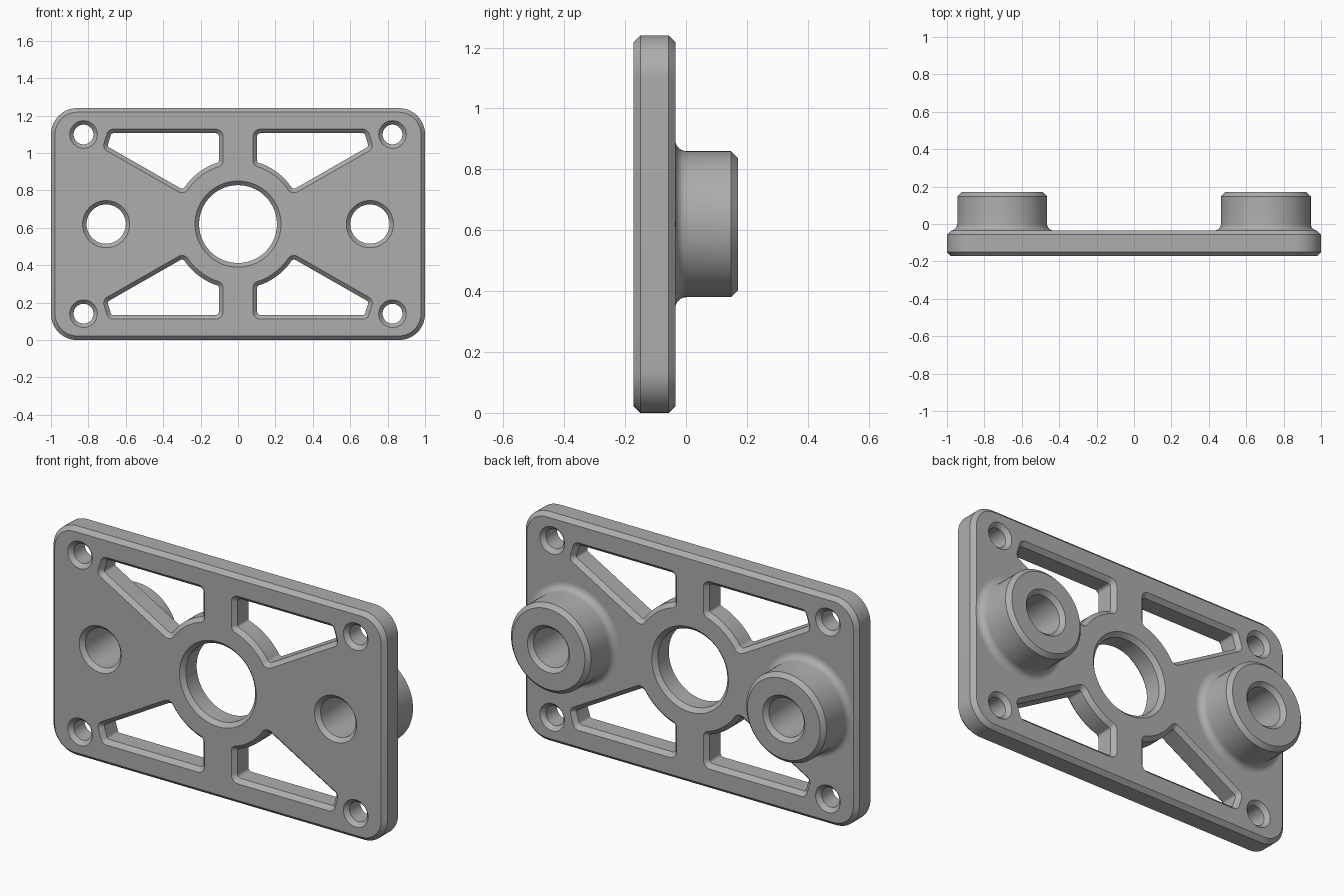
import bpy, bmesh
from math import sin, cos, pi, radians
from mathutils import Vector

cube = bpy.data.objects.get("Cube")
if cube:
    bpy.data.objects.remove(cube)

MID = 0.62                     # height of the plate centre
FRONT, BACK, END = -0.172, -0.035, 0.17
CH = 0.022                     # chamfer size

steel = bpy.data.materials.new("grey_metal")
steel.use_nodes = True
steel.diffuse_color = (0.42, 0.42, 0.42, 1)
steel.node_tree.nodes["Principled BSDF"].inputs["Base Color"].default_value = (0.42, 0.42, 0.42, 1)


def circle(x, z, r, n=64):
    return [Vector((x + r * cos(2 * pi * i / n), z + r * sin(2 * pi * i / n))) for i in range(n)]


def rounded(corners, steps=8):
    """Polygon from (x, z, fillet radius), counter-clockwise."""
    pts = []
    for i, (x, z, r) in enumerate(corners):
        p = Vector((x, z))
        if r == 0:
            pts.append(p)
            continue
        a = (Vector(corners[i - 1][:2]) - p).normalized()
        b = (Vector(corners[(i + 1) % len(corners)][:2]) - p).normalized()
        half = a.angle(b) / 2
        centre = p + (a + b).normalized() * (r / sin(half))
        reach = r * cos(half) / sin(half)
        u, v = p + a * reach - centre, p + b * reach - centre
        sweep = u.angle(v)
        for k in range(steps + 1):
            t = k / steps
            pts.append(centre + (u * sin((1 - t) * sweep) + v * sin(t * sweep)) / sin(sweep))
    return pts


def inset(pts, d):
    """Move a counter-clockwise outline inwards by d."""
    out = []
    for i, p in enumerate(pts):
        a = (p - pts[i - 1]).normalized()
        b = (pts[(i + 1) % len(pts)] - p).normalized()
        na, nb = Vector((-a.y, a.x)), Vector((-b.y, b.x))
        out.append(p + (na + nb) * (d / (1 + na.dot(nb))))
    return out


def ring(bm, pts, y):
    return [bm.verts.new((p.x, y, p.y)) for p in pts]


def skin(bm, rings):
    for r, s in zip(rings, rings[1:]):
        for i in range(len(r)):
            bm.faces.new((r[i - 1], r[i], s[i], s[i - 1]))


def finish(bm, name):
    bmesh.ops.recalc_face_normals(bm, faces=bm.faces)
    mesh = bpy.data.meshes.new(name)
    bm.to_mesh(mesh)
    bm.free()
    obj = bpy.data.objects.new(name, mesh)
    mesh.materials.append(steel)
    bpy.context.collection.objects.link(obj)
    bpy.ops.object.select_all(action="DESELECT")
    obj.select_set(True)
    bpy.context.view_layer.objects.active = obj
    bpy.ops.object.shade_smooth_by_angle(angle=radians(30))


# Plate outline, chamfered on both faces
R = 0.14
H = MID * 2
outer = rounded([(-1, 0, R), (1, 0, R), (1, H, R), (-1, H, R)], 14)
walls = [(inset(outer, CH), outer, inset(outer, CH))]

# Four lightening pockets that follow the ring round the centre bore
arc = [(0.325 * cos(radians(a)), 0.325 * sin(radians(a))) for a in range(37, 69, 3)]
quarter = [(0.286, 0.154, 0.04), (0.725, 0.405, 0.035), (0.693, 0.508, 0.035),
           (0.08, 0.508, 0.04), (0.08, 0.315, 0.035)]
quarter += [(x, z, 0) for x, z in reversed(arc)]
pocket = rounded(quarter)
for sx in (1, -1):
    for sz in (1, -1):
        pts = [Vector((p.x * sx, MID + p.y * sz)) for p in pocket]
        if sx * sz < 0:
            pts.reverse()
        walls.append((pts, inset(pts, CH), pts))
        # Corner screw hole
        x, z = 0.826 * sx, MID + 0.479 * sz
        wide = circle(x, z, 0.074, 40)
        walls.append((wide, circle(x, z, 0.053, 40), wide))

# Centre bore and the two boss bores
wide = circle(0, MID, 0.23, 96)
walls.append((wide, circle(0, MID, 0.208, 96), wide))
for sx in (1, -1):
    bore = circle(0.705 * sx, MID, 0.105)
    walls.append((circle(0.705 * sx, MID, 0.126), bore, bore))

bm = bmesh.new()
caps = {FRONT: [], BACK: []}
for front, wall, back in walls:
    rings = [ring(bm, front, FRONT), ring(bm, wall, FRONT + CH)]
    if back is not wall:
        rings.append(ring(bm, wall, BACK - CH))
    rings.append(ring(bm, back, BACK))
    skin(bm, rings)
    for y, loop in ((FRONT, rings[0]), (BACK, rings[-1])):
        caps[y] += [bm.edges.get((loop[i - 1], loop[i])) for i in range(len(loop))]
for y, edges in caps.items():
    bmesh.ops.triangle_fill(bm, edges=edges, use_beauty=True, normal=(0, 1 if y == BACK else -1, 0))
finish(bm, "plate")

# Bosses on the back: turned profile with a root fillet and chamfered end
F = 0.036
profile = [(0.24 + F - F * sin(t * pi / 12), BACK + F - F * cos(t * pi / 12)) for t in range(7)]
profile += [(0.24, END - CH), (0.24 - CH, END), (0.126, END), (0.105, END - CH),
            (0.105, BACK), (0.13, BACK - 0.02)]
for sx, name in ((1, "left_boss"), (-1, "right_boss")):
    bm = bmesh.new()
    rings = [ring(bm, circle(0.705 * sx, MID, r), y) for r, y in profile]
    skin(bm, rings + rings[:1])
    finish(bm, name)
